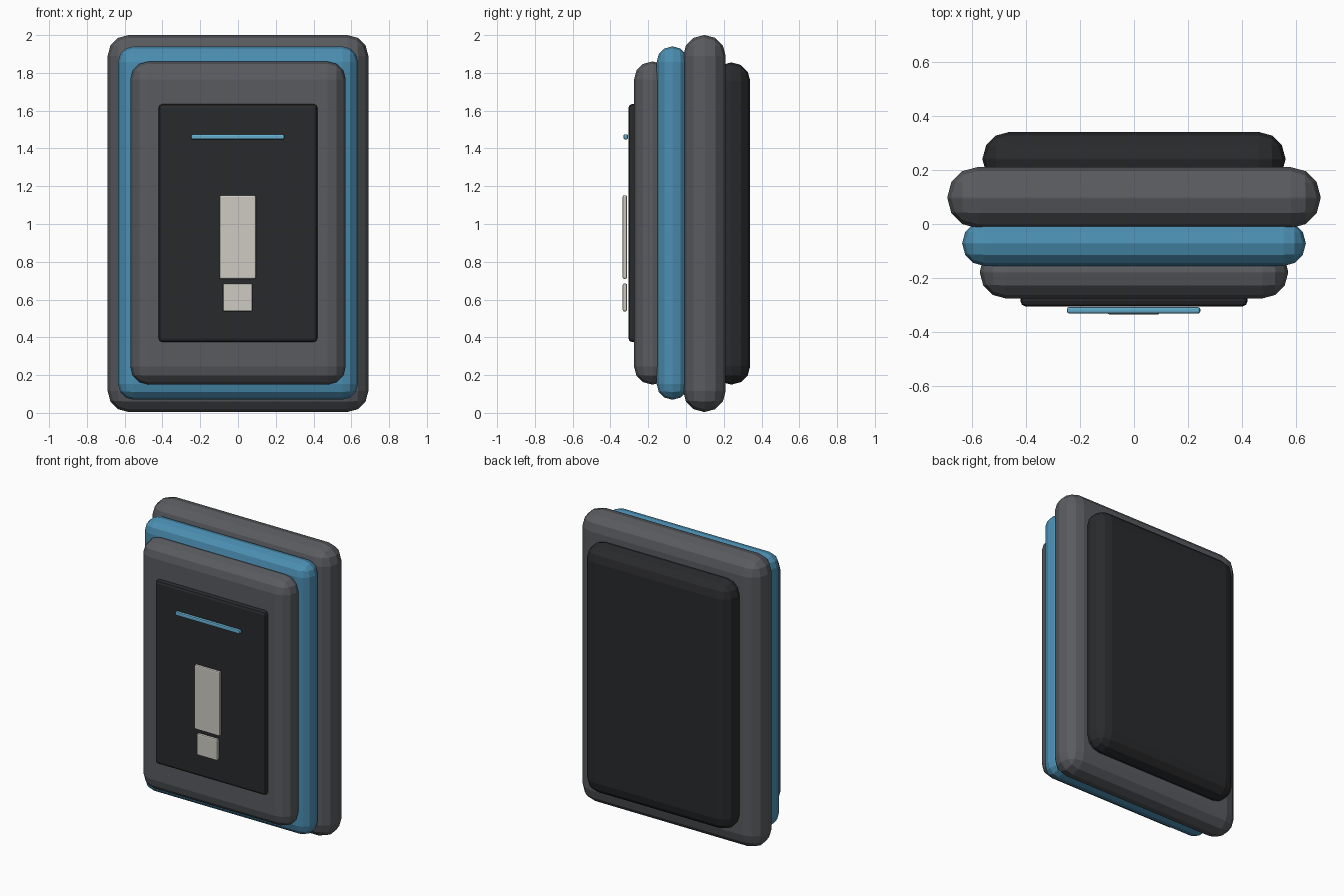
import bpy

if "Cube" in bpy.data.objects:
    bpy.data.objects.remove(bpy.data.objects["Cube"])


def material(name, rgb):
    m = bpy.data.materials.new(name)
    m.diffuse_color = (*rgb, 1)
    m.use_nodes = True
    m.node_tree.nodes["Principled BSDF"].inputs["Base Color"].default_value = m.diffuse_color
    return m


GUNMETAL = material("gunmetal", (0.10, 0.105, 0.115))
BLACK = material("black", (0.022, 0.023, 0.025))
BLUE = material("blue", (0.07, 0.27, 0.44))
LIGHT_BLUE = material("light_blue", (0.13, 0.42, 0.62))
CREAM = material("cream", (0.62, 0.60, 0.54))


def slab(name, x, y, z, bevel, segments, mat):
    """Bevelled box spanning the given (min, max) ranges."""
    spans = (x, y, z)
    bpy.ops.mesh.primitive_cube_add(size=1, location=[(a + b) / 2 for a, b in spans])
    ob = bpy.context.object
    ob.name = name
    ob.scale = [b - a for a, b in spans]
    bpy.ops.object.transform_apply(location=False, rotation=False, scale=True)
    mod = ob.modifiers.new("rounding", "BEVEL")
    mod.width = bevel
    mod.segments = segments
    mod.limit_method = "NONE"
    ob.data.materials.append(mat)
    return ob


# Stacked body layers, back to front
slab("back_panel", (-0.56, 0.56), (0.14, 0.34), (0.15, 1.855), 0.098, 3, BLACK)
slab("main_frame", (-0.69, 0.69), (-0.015, 0.21), (0.005, 2.0), 0.11, 3, GUNMETAL)
slab("accent_layer", (-0.635, 0.635), (-0.155, 0.012), (0.07, 1.94), 0.082, 3, BLUE)
slab("front_bezel", (-0.57, 0.57), (-0.275, -0.08), (0.15, 1.86), 0.095, 3, GUNMETAL)
slab("screen", (-0.42, 0.42), (-0.305, -0.25), (0.375, 1.635), 0.02, 2, BLACK)

# Floating screen details
slab("indicator_bar", (-0.248, 0.245), (-0.331, -0.307), (1.448, 1.475), 0.008, 2, LIGHT_BLUE)
slab("marker_upper", (-0.098, 0.095), (-0.335, -0.312), (0.71, 1.152), 0.008, 2, CREAM)
slab("marker_lower", (-0.08, 0.077), (-0.335, -0.312), (0.537, 0.685), 0.008, 2, CREAM)
